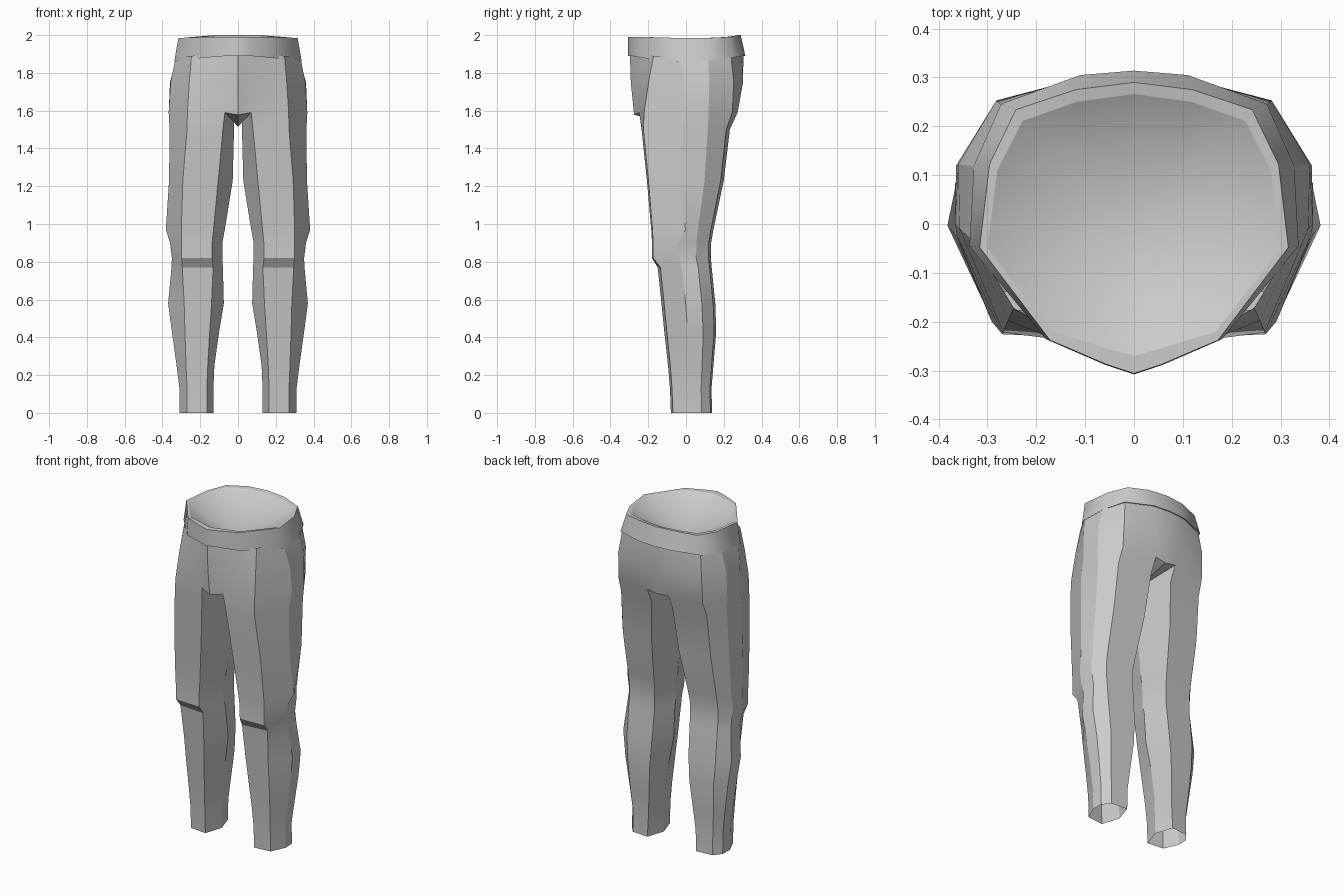
import bpy
import math

fabric = bpy.data.materials.new("grey fabric")
fabric.diffuse_color = (0.6, 0.6, 0.6, 1)


def build(name, verts, faces, angle=25):
    mesh = bpy.data.meshes.new(name)
    mesh.from_pydata(verts, [], faces)
    mesh.materials.append(fabric)
    obj = bpy.data.objects.new(name, mesh)
    bpy.context.collection.objects.link(obj)
    mirror = obj.modifiers.new("mirror", 'MIRROR')
    mirror.use_clip = True
    bpy.ops.object.select_all(action='DESELECT')
    obj.select_set(True)
    bpy.context.view_layer.objects.active = obj
    bpy.ops.object.modifier_apply(modifier="mirror")
    bpy.ops.object.shade_smooth_by_angle(angle=math.radians(angle))
    return obj


def strip(a, b, closed):
    """Quads joining two index lists, a below b, running counterclockwise from above."""
    n = len(a)
    return [(a[i], a[(i + 1) % n], b[(i + 1) % n], b[i])
            for i in range(n if closed else n - 1)]


# Leg sections: z, x of inner / front inner / front outer / outer / back outer / back inner, front y, back y
SECTIONS = [
    (0.00, .130, .165, .270, .310, .270, .165, -.080, .138),
    (0.13, .130, .165, .270, .310, .270, .160, -.085, .135),
    (0.25, .125, .160, .275, .325, .280, .150, -.095, .145),
    (0.43, .100, .150, .281, .350, .290, .135, -.115, .160),
    (0.58, .075, .140, .285, .370, .300, .125, -.130, .155),
    (0.77, .080, .132, .295, .352, .300, .120, -.150, .136),
    (0.82, .083, .138, .298, .350, .300, .120, -.180, .132),
    (0.90, .083, .137, .299, .360, .300, .120, -.180, .133),
    (0.97, .070, .130, .300, .382, .300, .115, -.184, .145),
    (1.23, .028, .105, .292, .365, .298, .092, -.207, .200),
    (1.50, .020, .080, .270, .362, .290, .070, -.235, .232),
]


def leg_ring(z, xi, xfi, xfo, xo, xbo, xbi, yf, yb):
    def y(t):
        return yf + (yb - yf) * t
    pocket = z == 0.97
    front = .02 if z > .8 else .05
    return [(xi, y(.5), 1.54 if z == 1.5 else z), (xfi, yf, z), (xfo, y(front), z),
            (xo, y(.55 if pocket else .45), z),
            (xo * (.92 if pocket else .99), y(.75), z), (xbo, y(.96), z), (xbi, yb, z)]


# Hip sections, from centre front round the outside to centre back
HIPS = [
    [(0, -.275, 1.578), (.070, -.248, 1.59), (.268, -.222, 1.59), (.367, 0, 1.59),
     (.364, .120, 1.59), (.285, .245, 1.59), (.070, .273, 1.59), (0, .270, 1.58)],
    [(0, -.292, 1.75), (.090, -.264, 1.75), (.258, -.198, 1.75), (.357, -.01, 1.75),
     (.360, .122, 1.75), (.282, .253, 1.75), (.095, .302, 1.75), (0, .300, 1.75)],
    [(0, -.297, 1.90), (.100, -.255, 1.90), (.246, -.172, 1.89), (.329, -.035, 1.885),
     (.322, .118, 1.885), (.265, .238, 1.89), (.108, .294, 1.90), (0, .304, 1.90)],
]

# Legs and seat as one continuous garment
verts, faces, rings = [], [], []
for s in SECTIONS:
    rings.append(list(range(len(verts), len(verts) + 7)))
    verts += leg_ring(*s)
for low, high in zip(rings, rings[1:]):
    faces += strip(low, high, True)
hips = []
for h in HIPS:
    hips.append(list(range(len(verts), len(verts) + 8)))
    verts += h
for low, high in zip(hips, hips[1:]):
    faces += strip(low, high, False)
top, base = rings[-1], hips[0]
faces += strip(top[1:], base[1:7], False)
# Crotch gusset between the legs
crotch = len(verts)
verts.append((0, .0, 1.515))
faces += [(top[0], top[1], base[1]), (top[6], top[0], base[6]),
          (crotch, top[0], base[1], base[0]), (top[0], crotch, base[7], base[6])]
build("trousers", verts, faces)

# Waistband: folded hem, outer wall and rim
LOWER = [(0, -.308, 1.89), (.060, -.288, 1.89), (.180, -.236, 1.88), (.337, -.045, 1.86),
         (.328, .120, 1.865), (.272, .246, 1.88), (.110, .305, 1.89), (0, .314, 1.89)]
UPPER = [(0, -.306, 1.99), (.055, -.288, 1.99), (.172, -.238, 1.99), (.316, -.048, 1.985),
         (.296, .122, 1.985), (.242, .234, 1.99), (.120, .275, 2), (0, .290, 2)]
INNER = [(0, -.270, 1.99), (.055, -.255, 1.99), (.168, -.220, 1.99), (.300, -.050, 1.985),
         (.280, .110, 1.985), (.228, .211, 1.99), (.118, .250, 1.995), (0, .266, 1.995)]
TUCK = [(x * .94, y * .94, z + .005) for x, y, z in LOWER]
loops = [list(range(8 * i, 8 * i + 8)) for i in range(4)]
faces = []
for low, high in zip(loops, loops[1:]):
    faces += strip(low, high, False)
build("waistband", TUCK + LOWER + UPPER + INNER, faces, 60)

# Shallow lining that sinks to a point inside the waistband
build("lining", INNER + [(0, -.02, 1.83)], [(i, i + 1, 8) for i in range(7)], 60)
